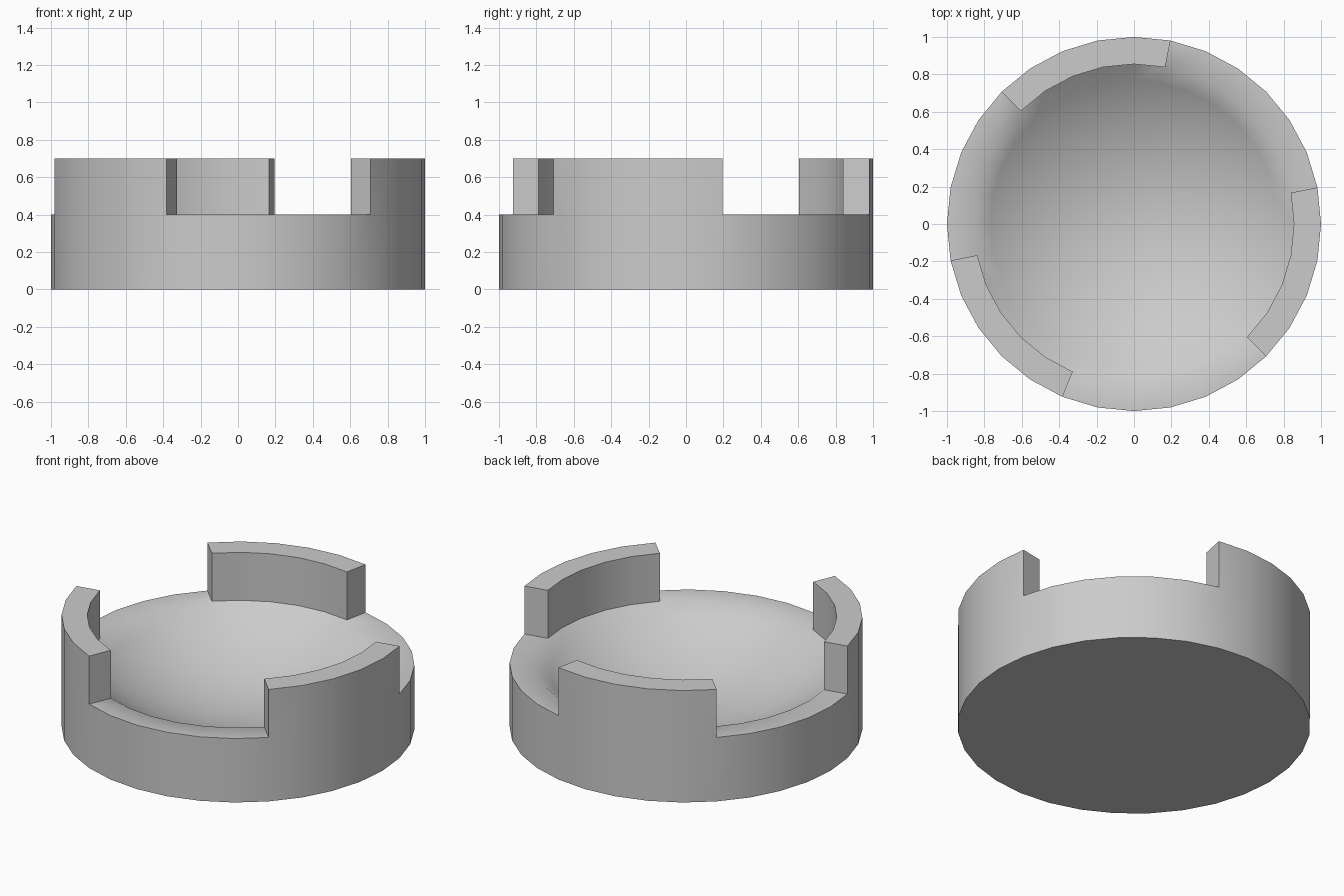
import bpy
import bmesh
from math import cos, sin, pi, sqrt, radians

if "Cube" in bpy.data.objects:
    bpy.data.objects.remove(bpy.data.objects["Cube"])

SEGMENTS = 32
INNER, RIM_Z, TAB_HEIGHT = 0.855, 0.4, 0.3
BOWL_R, BOWL_Z, BOWL_DEPTH = 0.855, 0.4, 0.3
BOWL_RINGS = 10
TAB_STARTS, TAB_SEGMENTS = (7, 17, 28), 5

bm = bmesh.new()


def ring(radius, z):
    step = 2 * pi / SEGMENTS
    return [bm.verts.new((radius * cos(i * step), radius * sin(i * step), z))
            for i in range(SEGMENTS)]


def bridge(a, b):
    return [bm.faces.new((a[i], a[(i + 1) % SEGMENTS], b[(i + 1) % SEGMENTS], b[i]))
            for i in range(SEGMENTS)]


# outer wall, flat rim, then the hollow shaped as a spherical cap
ball = (BOWL_R ** 2 + BOWL_DEPTH ** 2) / (2 * BOWL_DEPTH)
profile = [(1, 0), (1, RIM_Z), (INNER, RIM_Z)]
for k in range(1, BOWL_RINGS):
    r = BOWL_R * (1 - k / BOWL_RINGS)
    profile.append((r, BOWL_Z - BOWL_DEPTH + ball - sqrt(ball ** 2 - r ** 2)))
rings = [ring(r, z) for r, z in profile]
strips = [bridge(a, b) for a, b in zip(rings, rings[1:])]

# centre of the hollow and flat underside
centre = bm.verts.new((0, 0, BOWL_Z - BOWL_DEPTH))
last = rings[-1]
for i in range(SEGMENTS):
    bm.faces.new((last[i], last[(i + 1) % SEGMENTS], centre))
bm.faces.new(rings[0][::-1])

# three raised tabs pulled up from the rim
rim = strips[1]
for start in TAB_STARTS:
    faces = [rim[(start + i) % SEGMENTS] for i in range(TAB_SEGMENTS)]
    out = bmesh.ops.extrude_face_region(bm, geom=faces)
    verts = [g for g in out["geom"] if isinstance(g, bmesh.types.BMVert)]
    bmesh.ops.translate(bm, verts=verts, vec=(0, 0, TAB_HEIGHT))
    bmesh.ops.delete(bm, geom=[f for f in faces if f.is_valid], context="FACES_ONLY")

bmesh.ops.recalc_face_normals(bm, faces=bm.faces)
mesh = bpy.data.meshes.new("notched_dish")
bm.to_mesh(mesh)
bm.free()
dish = bpy.data.objects.new("notched_dish", mesh)
bpy.context.collection.objects.link(dish)

# smooth curves, crisp rim
bpy.context.view_layer.objects.active = dish
dish.select_set(True)
bpy.ops.object.shade_smooth_by_angle(angle=radians(50))
